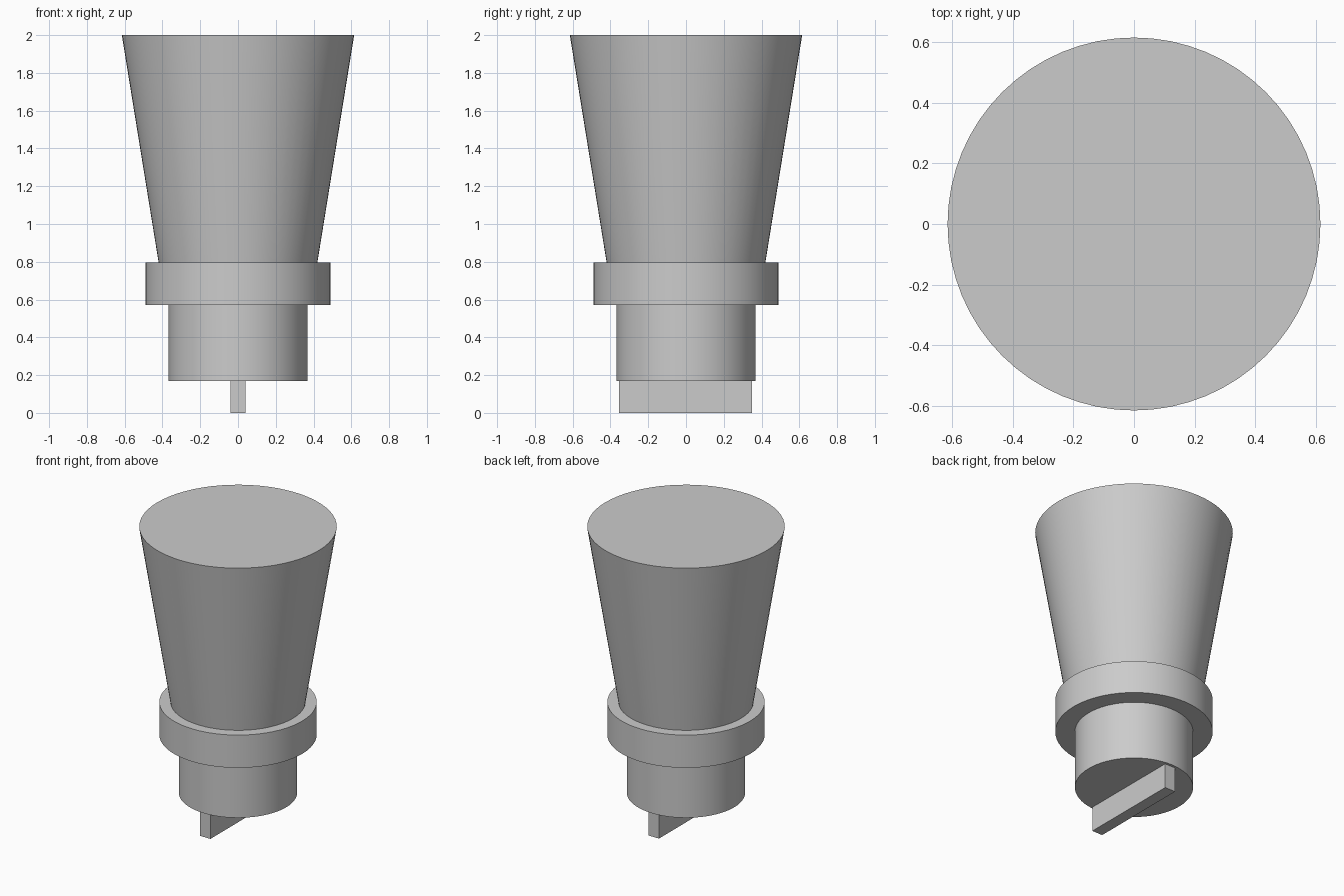
import bpy
import math

SEGMENTS = 64

cube = bpy.data.objects.get("Cube")
if cube:
    bpy.data.objects.remove(cube, do_unlink=True)

# Single plain grey
grey = bpy.data.materials.new("plain_grey")
grey.use_nodes = True
color = (0.6, 0.6, 0.6, 1.0)
grey.diffuse_color = color
grey.node_tree.nodes["Principled BSDF"].inputs["Base Color"].default_value = color


def round_part(name, bottom, top, r_bottom, r_top):
    """Closed cylinder or cone between two heights."""
    bpy.ops.mesh.primitive_cone_add(
        vertices=SEGMENTS, radius1=r_bottom, radius2=r_top,
        depth=top - bottom, location=(0, 0, (bottom + top) / 2))
    part = bpy.context.object
    part.name = name
    part.data.materials.append(grey)
    bpy.ops.object.shade_smooth_by_angle(angle=math.radians(30))
    return part


# Tapered handle, collar and shaft
round_part("tapered_handle", 0.795, 2.0, 0.42, 0.615)
round_part("collar", 0.57, 0.795, 0.49, 0.49)
round_part("shaft", 0.17, 0.57, 0.368, 0.368)

# Flat blade across the bottom of the shaft
bpy.ops.mesh.primitive_cube_add(size=1, location=(0, -0.003, 0.085))
blade = bpy.context.object
blade.name = "drive_blade"
blade.scale = (0.08, 0.706, 0.17)
bpy.ops.object.transform_apply(location=False, rotation=False, scale=True)
blade.data.materials.append(grey)
